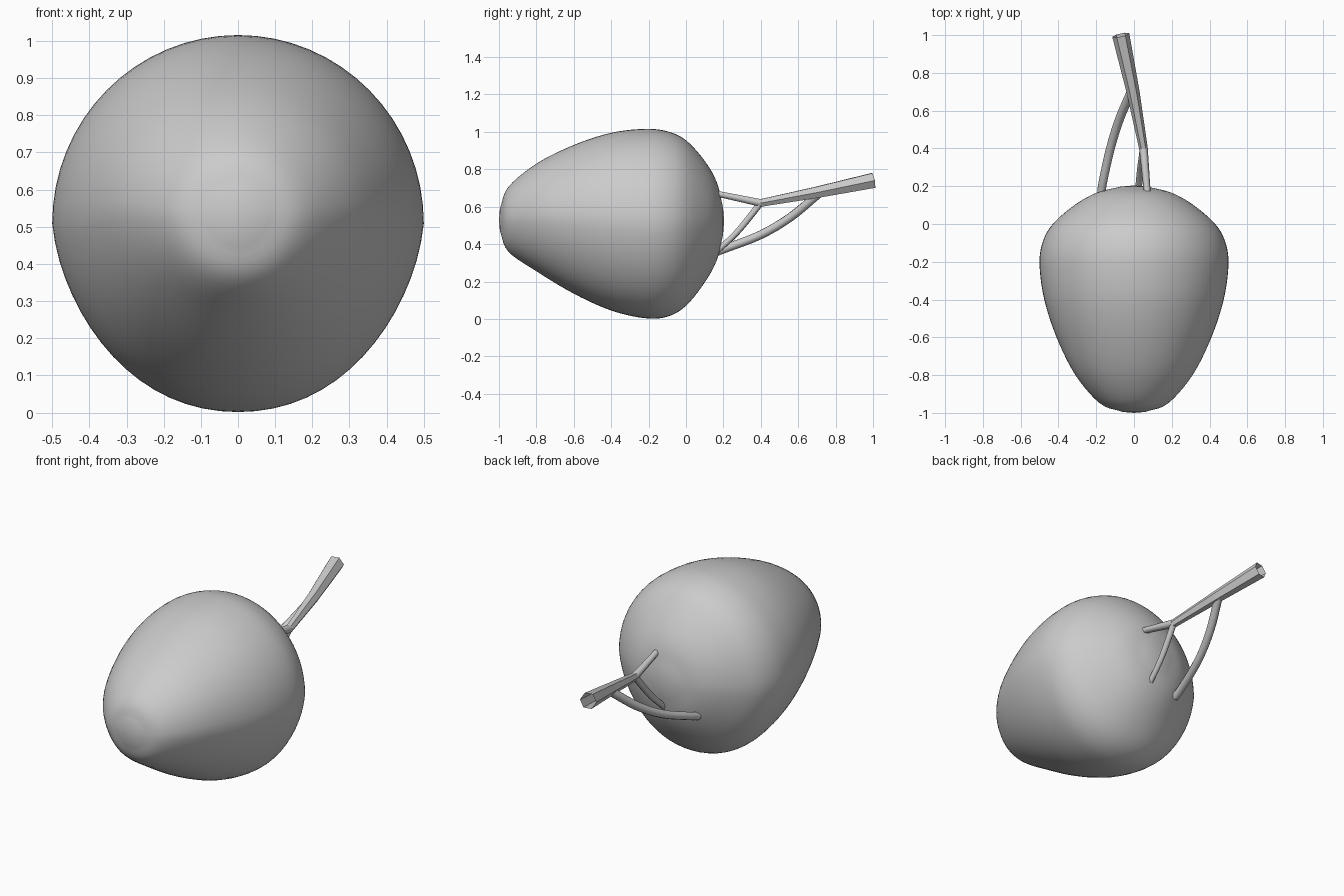
import bpy, bmesh, math
from mathutils import Vector

cube = bpy.data.objects.get("Cube")
if cube:
    bpy.data.objects.remove(cube, do_unlink=True)

GREY = (0.6, 0.6, 0.6, 1)
grey = bpy.data.materials.new("plain_grey")
grey.use_nodes = True
grey.diffuse_color = GREY
grey.node_tree.nodes["Principled BSDF"].inputs["Base Color"].default_value = GREY


def smooth_path(points, steps):
    """Catmull-Rom samples through points of any dimension."""
    pts = [Vector(p) for p in points]
    ext = [pts[0] * 2 - pts[1]] + pts + [pts[-1] * 2 - pts[-2]]
    out = []
    for a, b, c, d in zip(ext, ext[1:], ext[2:], ext[3:]):
        for i in range(steps):
            t = i / steps
            out.append(0.5 * (2 * b + (c - a) * t + (2 * a - 5 * b + 4 * c - d) * t ** 2
                              + (3 * b - a - 3 * c + d) * t ** 3))
    return out + [pts[-1]]


def loft(name, rings, tips=None, smooth=True):
    """Skin a list of vertex rings, with optional pole points at both ends."""
    bm = bmesh.new()
    loops = [[bm.verts.new(p) for p in ring] for ring in rings]
    n = len(loops[0])
    for a, b in zip(loops, loops[1:]):
        for i in range(n):
            j = (i + 1) % n
            bm.faces.new((a[i], a[j], b[j], b[i]))
    if tips:
        for tip, ring in zip(tips, (loops[0], loops[-1])):
            pole = bm.verts.new(tip)
            for i in range(n):
                bm.faces.new((pole, ring[i], ring[(i + 1) % n]))
    bmesh.ops.recalc_face_normals(bm, faces=bm.faces)
    for f in bm.faces:
        f.smooth = smooth
    mesh = bpy.data.meshes.new(name)
    bm.to_mesh(mesh)
    bm.free()
    mesh.materials.append(grey)
    obj = bpy.data.objects.new(name, mesh)
    bpy.context.collection.objects.link(obj)
    return obj


def tube(name, path, r0, r1, sides=6, smooth=True):
    """Open tapered tube along a path."""
    rings = []
    for k, p in enumerate(path):
        t = (path[min(k + 1, len(path) - 1)] - path[max(k - 1, 0)]).normalized()
        u = t.cross(Vector((0, 0, 1))).normalized()
        v = u.cross(t)
        r = r0 + (r1 - r0) * k / (len(path) - 1)
        rings.append([p + r * (math.cos(q) * u + math.sin(q) * v)
                      for q in (math.tau * i / sides for i in range(sides))])
    return loft(name, rings, smooth=smooth)


# Fruit body: (y, half width, top z, bottom z) from narrow front to broad back
profile = [(-0.995, 0.06, 0.59, 0.47), (-0.95, 0.18, 0.705, 0.36), (-0.8, 0.31, 0.83, 0.255),
           (-0.6, 0.41, 0.93, 0.135), (-0.4, 0.475, 0.995, 0.045), (-0.22, 0.5, 1.016, 0.004),
           (-0.1, 0.485, 1.003, 0.012), (0, 0.43, 0.955, 0.07), (0.1, 0.315, 0.845, 0.195),
           (0.165, 0.2, 0.73, 0.315), (0.198, 0.07, 0.595, 0.45)]
SIDES = 64
rings = []
for y, w, top, bottom in smooth_path(profile, 5):
    ring = []
    for i in range(SIDES):
        q = math.tau * i / SIDES
        c, s = math.cos(q), math.sin(q)
        # Slightly narrowed lower flanks
        pinch = 1 - 0.05 * max(0, -s) * abs(c) * 2
        ring.append((w * c * pinch, y, (top + bottom) / 2 + (top - bottom) / 2 * s))
    rings.append(ring)
loft("fruit_body", rings, tips=((0, -1, 0.53), (0, 0.204, 0.522)))

# Stem: thick outer stalk, thin inner continuation and two side branches
fork = Vector((0.05, 0.4, 0.62))
tube("main_stalk", [fork, Vector((-0.005, 0.7, 0.677)), Vector((-0.07, 1, 0.74))],
     0.023, 0.046, smooth=False)
tube("upper_twig", [Vector((0.073, 0.14, 0.675)), fork], 0.017, 0.023)
tube("lower_twig", smooth_path([(0.02, 0.14, 0.34), (0.032, 0.27, 0.46), fork], 4), 0.017, 0.019)
tube("curved_branch", smooth_path([(-0.175, 0.14, 0.35), (-0.165, 0.22, 0.38),
                                   (-0.125, 0.4, 0.45), (-0.075, 0.56, 0.545),
                                   (-0.01, 0.71, 0.67)], 4), 0.022, 0.024, sides=8)
